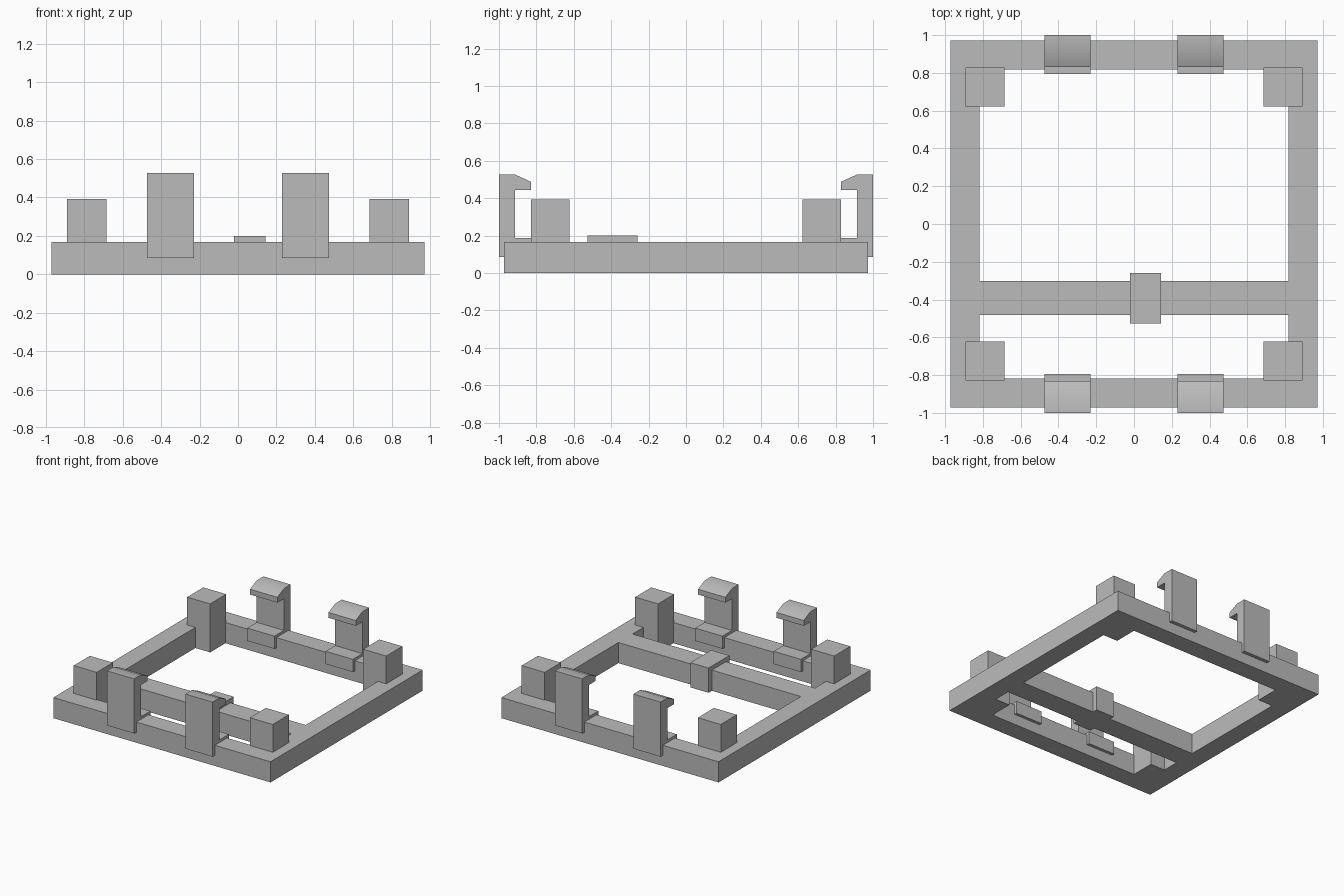
import bpy, bmesh, math

if "Cube" in bpy.data.objects:
    bpy.data.objects.remove(bpy.data.objects["Cube"])

grey = bpy.data.materials.new("grey_plastic")
grey.diffuse_color = (0.5, 0.5, 0.5, 1)
grey.use_nodes = True
grey.node_tree.nodes["Principled BSDF"].inputs["Base Color"].default_value = grey.diffuse_color


def finish(name, bm):
    bmesh.ops.recalc_face_normals(bm, faces=bm.faces)
    mesh = bpy.data.meshes.new(name)
    bm.to_mesh(mesh)
    bm.free()
    mesh.materials.append(grey)
    obj = bpy.data.objects.new(name, mesh)
    bpy.context.collection.objects.link(obj)
    return obj


def extrude(bm, faces, vec):
    new = bmesh.ops.extrude_face_region(bm, geom=faces)["geom"]
    verts = [v for v in new if isinstance(v, bmesh.types.BMVert)]
    bmesh.ops.translate(bm, verts=verts, vec=vec)


def box(name, x0, x1, y0, y1, z0, z1):
    bm = bmesh.new()
    base = bm.faces.new([bm.verts.new(p) for p in
                         ((x0, y0, z0), (x1, y0, z0), (x1, y1, z0), (x0, y1, z0))])
    extrude(bm, [base], (0, 0, z1 - z0))
    return finish(name, bm)


# Base frame with its crossbar: a grid with two open cells, extruded up
OUT, INN, TOP = 0.972, 0.817, 0.167
xs = (-OUT, -INN, INN, OUT)
ys = (-OUT, -INN, -0.482, -0.302, INN, OUT)
bm = bmesh.new()
grid = [[bm.verts.new((x, y, 0)) for x in xs] for y in ys]
cells = [bm.faces.new((grid[j][i], grid[j][i + 1], grid[j + 1][i + 1], grid[j + 1][i]))
         for j in range(5) for i in range(3) if (i, j) not in ((1, 1), (1, 3))]
extrude(bm, cells, (0, 0, TOP))
finish("base_frame", bm)

# Corner posts
for sx in (-1, 1):
    for sy in (-1, 1):
        x, y = sx * 0.788, sy * 0.725
        box("corner_post", x - 0.103, x + 0.103, y - 0.103, y + 0.103, 0, 0.392)

# Saddle around the crossbar
box("crossbar_saddle", -0.02, 0.144, -0.526, -0.26, 0, 0.2)

# Snap clips: hooked wall outside, foot over the rail, lip inside (distance from centre, z)
profile = ((1, 0.085), (1, 0.527), (0.915, 0.527), (0.83, 0.488), (0.83, 0.445),
           (0.915, 0.445), (0.915, 0.188), (0.793, 0.188), (0.793, 0.085),
           (INN, 0.085), (INN, TOP), (OUT, TOP), (OUT, 0.085))
for sx in (-1, 1):
    for sy in (-1, 1):
        bm = bmesh.new()
        x0 = sx * 0.351 - 0.122
        side = bm.faces.new([bm.verts.new((x0, sy * d, z)) for d, z in profile])
        extrude(bm, [side], (0.244, 0, 0))
        clip = finish("snap_clip", bm)
        clip.data.shade_smooth()
        clip.data.set_sharp_from_angle(angle=math.radians(30))
